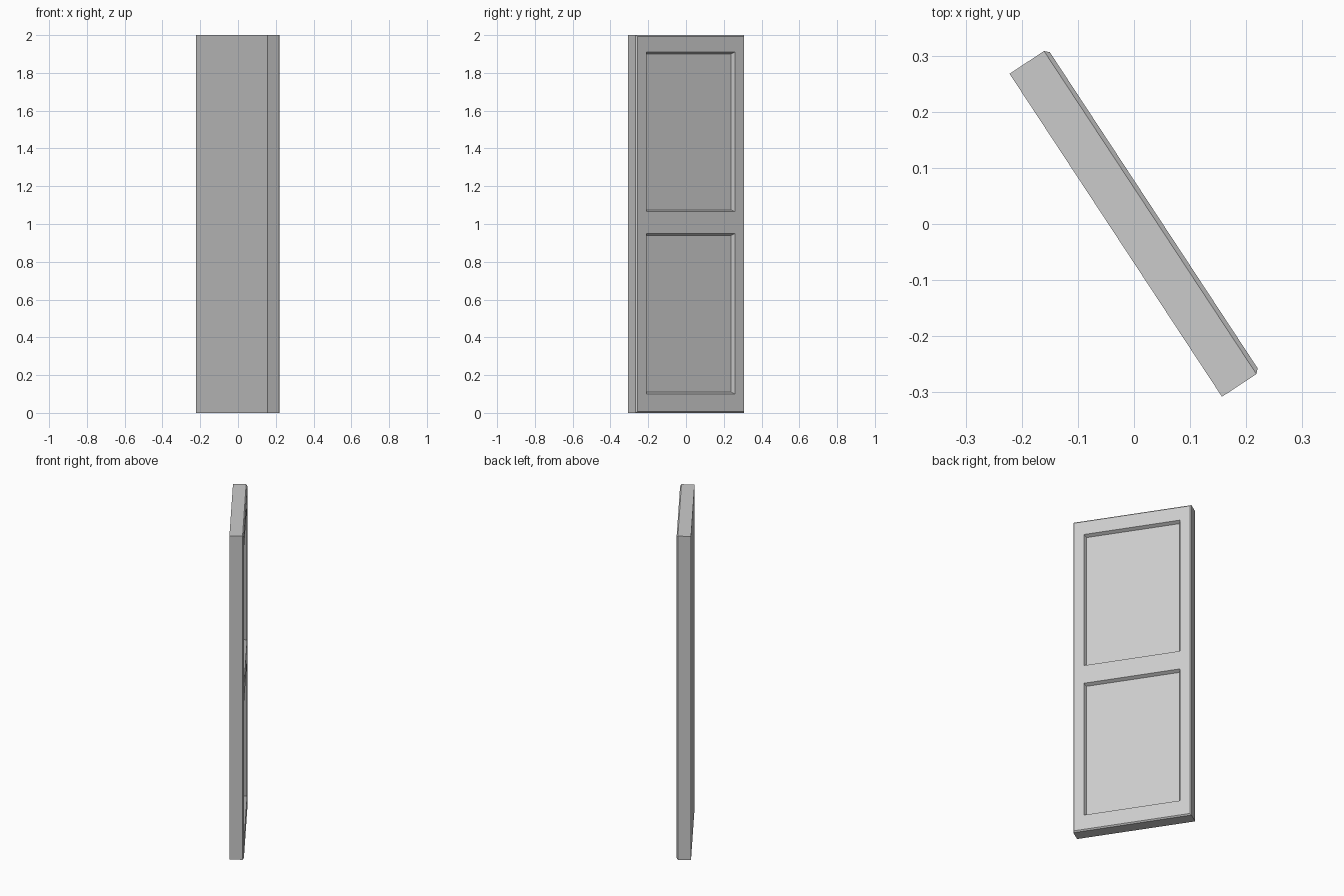
import bpy, bmesh, math
from mathutils import Matrix, Vector

cube = bpy.data.objects.get("Cube")
if cube:
    bpy.data.objects.remove(cube, do_unlink=True)

WIDTH, HEIGHT, THICK = 0.689, 2.0, 0.081
CHAMFER = 0.0075
PANEL_HALF = 0.281
PANELS = [(0.10, 0.95), (1.065, 1.91)]

# Flat grey paint
paint = bpy.data.materials.new("grey paint")
paint.use_nodes = True
grey = (0.6, 0.6, 0.6, 1)
paint.diffuse_color = grey
paint.node_tree.nodes["Principled BSDF"].inputs["Base Color"].default_value = grey

# Door slab, front towards local -y
bm = bmesh.new()
bmesh.ops.create_cube(bm, size=1, matrix=Matrix.Translation((0, -THICK / 2, HEIGHT / 2))
                      @ Matrix.Diagonal((WIDTH, THICK, HEIGHT, 1)))


def front_faces():
    bm.normal_update()
    return [f for f in bm.faces if f.normal.y < -0.99]


# Chamfer round the front face
bmesh.ops.bevel(bm, geom=list(front_faces()[0].edges), offset=CHAMFER,
                segments=1, affect='EDGES')

# Split the front into stiles, rails and panels
cuts = [(Vector((x, 0, 0)), Vector((1, 0, 0))) for x in (-PANEL_HALF, PANEL_HALF)]
cuts += [(Vector((0, 0, z)), Vector((0, 0, 1))) for pair in PANELS for z in pair]
for point, normal in cuts:
    faces = front_faces()
    edges = {e for f in faces for e in f.edges}
    verts = {v for f in faces for v in f.verts}
    bmesh.ops.bisect_plane(bm, geom=faces + list(edges) + list(verts),
                           plane_co=point, plane_no=normal)


# Two sunken panels with sloping edges
def is_panel(face):
    c = face.calc_center_median()
    return abs(c.x) < PANEL_HALF and any(lo < c.z < hi for lo, hi in PANELS)


bmesh.ops.inset_individual(bm, faces=[f for f in front_faces() if is_panel(f)],
                           thickness=0.014, depth=-0.021)

mesh = bpy.data.meshes.new("door_panel")
bm.to_mesh(mesh)
bm.free()
mesh.materials.append(paint)
door = bpy.data.objects.new("door_panel", mesh)
bpy.context.collection.objects.link(door)

# Swing the door to its open angle
door.location = (-0.0325, -0.02, 0)
door.rotation_euler.z = math.radians(123.33)
